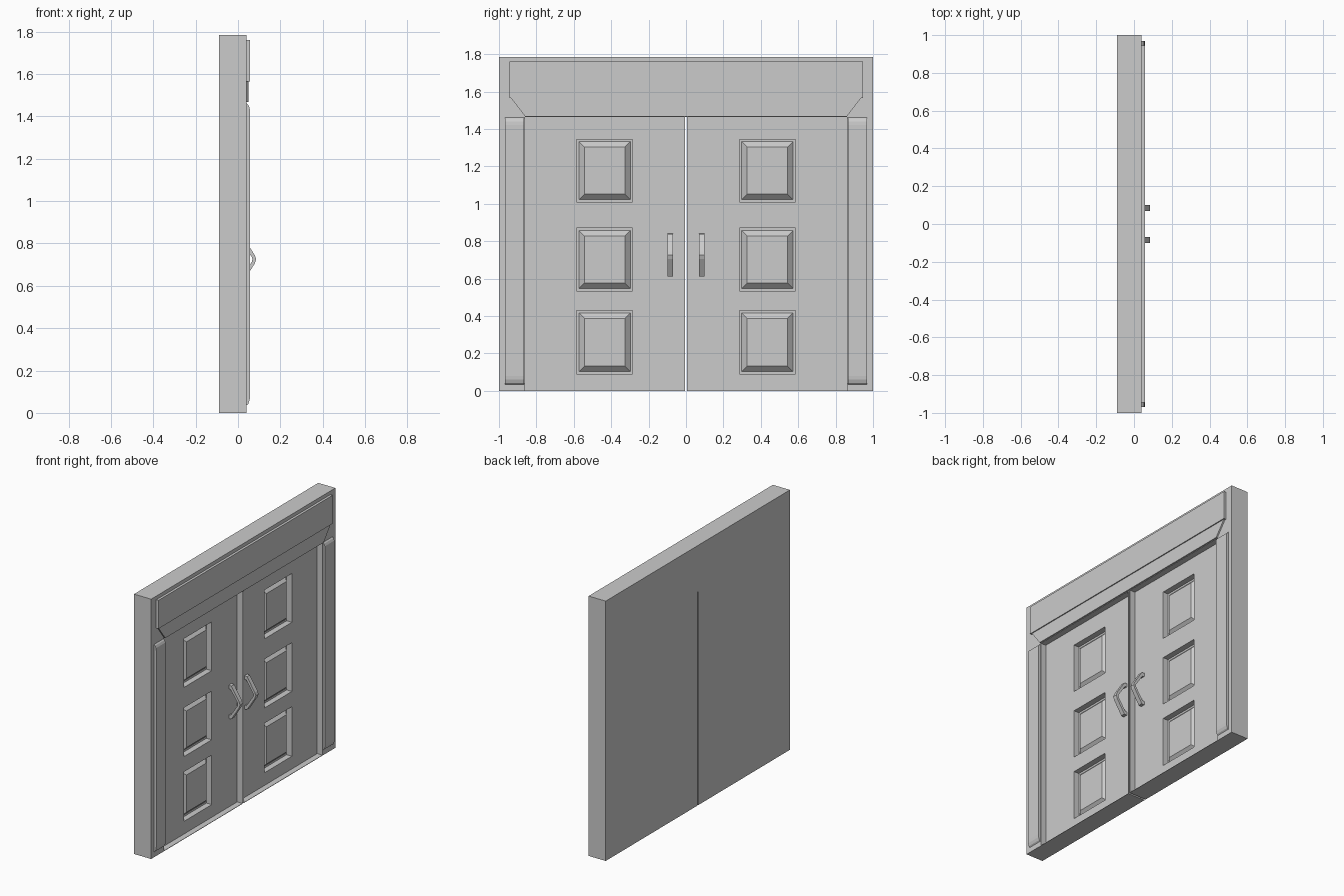
import bpy, bmesh
from mathutils import Vector

if "Cube" in bpy.data.objects:
    bpy.data.objects.remove(bpy.data.objects["Cube"])

BACK, DOOR, FRONT = -0.09, 0.0, 0.04   # depth planes along x


def make(name, verts, faces):
    me = bpy.data.meshes.new(name)
    me.from_pydata(verts, [], faces)
    bm = bmesh.new()
    bm.from_mesh(me)
    bmesh.ops.recalc_face_normals(bm, faces=bm.faces)
    bm.to_mesh(me)
    bm.free()
    ob = bpy.data.objects.new(name, me)
    bpy.context.collection.objects.link(ob)
    return ob


def loft(name, a, b):
    """Solid between two matching outlines."""
    n = len(a)
    faces = [tuple(range(n)), tuple(range(n, 2 * n))]
    faces += [(i, (i + 1) % n, n + (i + 1) % n, n + i) for i in range(n)]
    return make(name, list(a) + list(b), faces)


def rect(x, y0, y1, z0, z1):
    return [(x, y0, z0), (x, y1, z0), (x, y1, z1), (x, y0, z1)]


def box(name, x0, x1, y0, y1, z0, z1):
    return loft(name, rect(x0, y0, y1, z0, z1), rect(x1, y0, y1, z0, z1))


def prism_yz(name, pts, x0, x1):
    return loft(name, [(x0, y, z) for y, z in pts], [(x1, y, z) for y, z in pts])


def prism_xz(name, pts, y0, y1):
    return loft(name, [(x, y0, z) for x, z in pts], [(x, y1, z) for x, z in pts])


def span(s, a, b):
    return sorted((s * a, s * b))


# surround: one-piece arch of posts and header
prism_yz("door_surround", [(-1, 0), (-0.86, 0), (-0.86, 1.465), (0.86, 1.465),
                           (0.86, 0), (1, 0), (1, 1.785), (-1, 1.785)], BACK, FRONT)

# header board, stepped and tapered at its lower edge
box("header_board", FRONT, 0.057, -0.945, 0.945, 1.565, 1.76)
prism_yz("header_taper", [(-0.86, 1.467), (0.86, 1.467), (0.935, 1.565), (-0.935, 1.565)],
         FRONT, 0.05)

PANELS = [(0.09, 0.43), (0.535, 0.87), (1.01, 1.345)]

for s, side in ((-1, "left"), (1, "right")):
    # door leaf with recesses cut into the front
    y0, y1 = span(s, 0.006, 0.86)
    leaf = box(f"{side}_door", BACK, DOOR, y0, y1, 0, 1.465)
    p0, p1 = span(s, 0.285, 0.585)
    for i, (z0, z1) in enumerate(PANELS):
        cut = box(f"{side}_recess_cutter_{i}", -0.04, 0.05, p0, p1, z0, z1)
        cut.hide_render = True
        mod = leaf.modifiers.new("recess", 'BOOLEAN')
        mod.operation, mod.solver, mod.object = 'DIFFERENCE', 'EXACT', cut
    bpy.context.view_layer.objects.active = leaf
    for mod in list(leaf.modifiers):
        bpy.ops.object.modifier_apply(modifier=mod.name)
    for i, (z0, z1) in enumerate(PANELS):
        bpy.data.objects.remove(bpy.data.objects[f"{side}_recess_cutter_{i}"])
        # raised field inside each recess
        a, b = 0.012, 0.042
        loft(f"{side}_panel_field_{i}",
             rect(-0.041, p0 + a, p1 - a, z0 + a, z1 - a),
             rect(-0.012, p0 + b, p1 - b, z0 + b, z1 - b))

    # thin lips at the meeting edge and the bottom of the leaf
    e0, e1 = span(s, 0.006, 0.009)
    box(f"{side}_meeting_lip", DOOR, FRONT, e0, e1, 0, 1.465)
    box(f"{side}_bottom_lip", DOOR, FRONT, y0, y1, 0, 0.003)

    # post trim with rounded ends
    t0, t1 = span(s, 0.865, 0.968)
    prism_xz(f"{side}_post_trim",
             [(FRONT, 0.035), (0.048, 0.042), (0.055, 0.06), (0.057, 0.08),
              (0.057, 1.42), (0.055, 1.44), (0.048, 1.455), (FRONT, 1.462)], t0, t1)

    # angular pull handle
    h0, h1 = span(s, 0.07, 0.1)
    prism_xz(f"{side}_handle",
             [(DOOR, 0.61), (0.02, 0.612), (0.079, 0.705), (0.086, 0.725), (0.079, 0.745),
              (0.02, 0.838), (DOOR, 0.84), (DOOR, 0.815), (0.014, 0.813),
              (0.066, 0.735), (0.068, 0.725), (0.066, 0.715), (0.014, 0.637), (DOOR, 0.635)],
             h0, h1)
